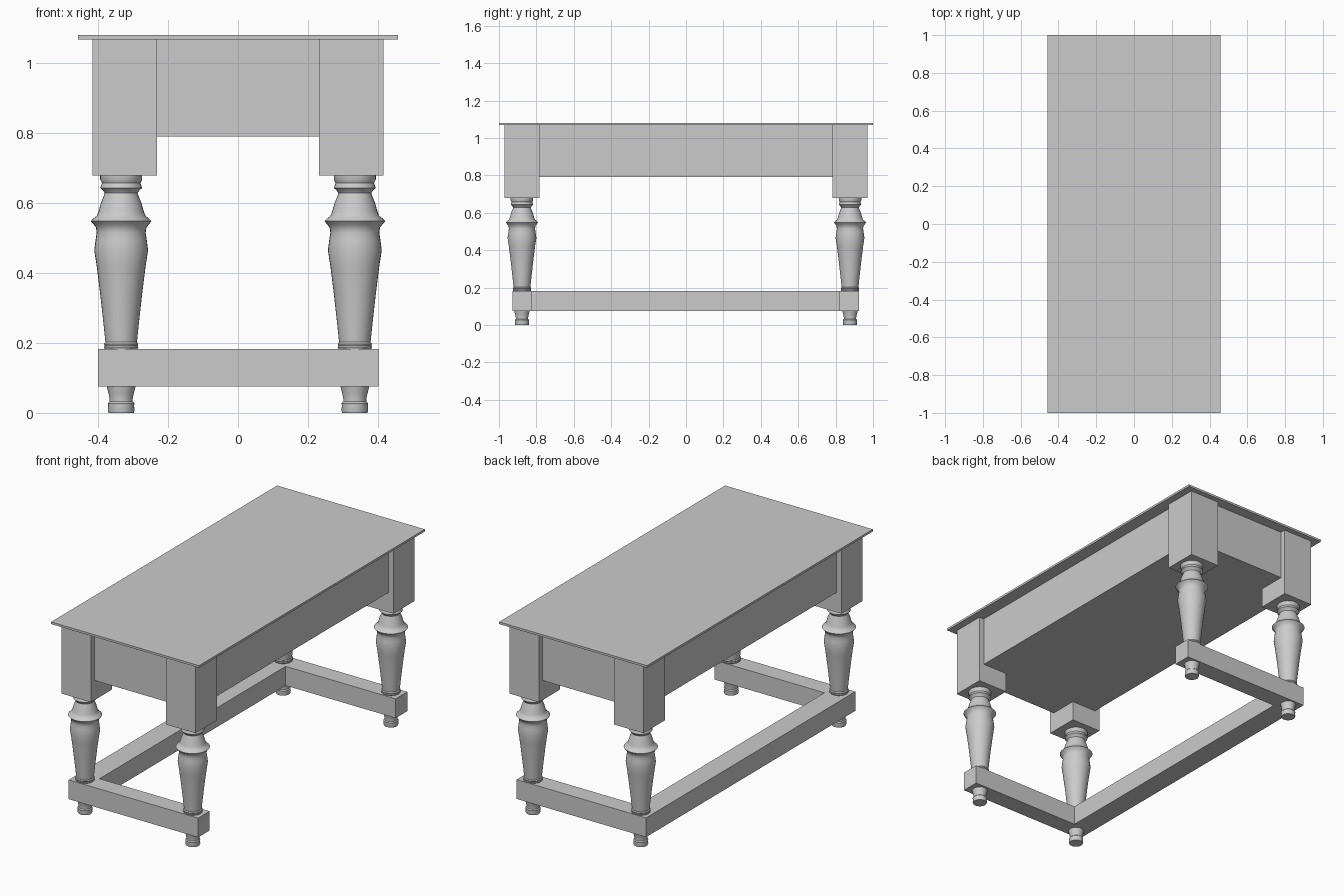
import bpy, bmesh
from math import cos, sin, pi, radians

if "Cube" in bpy.data.objects:
    bpy.data.objects.remove(bpy.data.objects["Cube"])

SIDES = 32
LEG_X, LEG_Y = 0.334, 0.877


def finish(name, bm):
    bmesh.ops.recalc_face_normals(bm, faces=bm.faces)
    mesh = bpy.data.meshes.new(name)
    bm.to_mesh(mesh)
    bm.free()
    obj = bpy.data.objects.new(name, mesh)
    bpy.context.collection.objects.link(obj)
    return obj


def prism(name, outline, z0, z1):
    bm = bmesh.new()
    base = bm.faces.new([bm.verts.new((x, y, z0)) for x, y in outline])
    new = bmesh.ops.extrude_face_region(bm, geom=[base], use_keep_orig=True)["geom"]
    verts = [g for g in new if isinstance(g, bmesh.types.BMVert)]
    bmesh.ops.translate(bm, verts=verts, vec=(0, 0, z1 - z0))
    return finish(name, bm)


def box(name, x0, x1, y0, y1, z0, z1):
    return prism(name, [(x0, y0), (x1, y0), (x1, y1), (x0, y1)], z0, z1)


def turned(name, profile, x, y):
    # Lathe a (radius, height) profile around a vertical axis
    bm = bmesh.new()
    rings = [[bm.verts.new((x + r * cos(2 * pi * i / SIDES), y + r * sin(2 * pi * i / SIDES), z))
              for i in range(SIDES)] for r, z in profile]
    for a, b in zip(rings, rings[1:]):
        for i in range(SIDES):
            j = (i + 1) % SIDES
            bm.faces.new((a[i], a[j], b[j], b[i]))
    bm.faces.new(rings[0])
    bm.faces.new(rings[-1])
    obj = finish(name, bm)
    bpy.ops.object.select_all(action='DESELECT')
    obj.select_set(True)
    bpy.context.view_layer.objects.active = obj
    bpy.ops.object.shade_smooth_by_angle(angle=radians(35))


# Table top and solid apron
box("table_top", -0.458, 0.458, -1, 1, 1.068, 1.08)
box("apron", -0.386, 0.386, -0.94, 0.94, 0.79, 1.068)

# U-shaped stretcher: two cross rails joined by one long rail on the left
prism("stretcher", [(-0.40, -0.927), (0.402, -0.927), (0.402, -0.826), (-0.28, -0.826),
                    (-0.28, 0.822), (0.402, 0.822), (0.402, 0.925), (-0.40, 0.925)],
      0.075, 0.183)

# Turned profiles, bottom to top
foot = [(0.036, 0), (0.038, 0.006), (0.037, 0.022), (0.038, 0.027), (0.033, 0.032),
        (0.033, 0.040), (0.036, 0.055), (0.041, 0.075)]
leg = [(0.047, 0.183), (0.049, 0.188), (0.047, 0.192), (0.049, 0.197), (0.045, 0.202),
       (0.050, 0.25), (0.060, 0.34), (0.070, 0.42), (0.077, 0.465), (0.073, 0.495),
       (0.070, 0.515), (0.072, 0.53), (0.080, 0.54), (0.087, 0.548), (0.079, 0.556),
       (0.070, 0.563), (0.065, 0.575), (0.058, 0.60), (0.049, 0.622), (0.047, 0.628),
       (0.052, 0.636), (0.060, 0.643), (0.057, 0.652), (0.055, 0.657), (0.060, 0.667),
       (0.060, 0.682)]

# Four corner legs: square block, turned shaft and foot
for sy, row in ((-1, "front"), (1, "back")):
    for sx, side in ((-1, "left"), (1, "right")):
        x, y = sorted((sx * 0.232, sx * 0.416)), sorted((sy * 0.782, sy * 0.97))
        box(f"{row}_{side}_leg_block", *x, *y, 0.679, 1.068)
        turned(f"{row}_{side}_leg", leg, sx * LEG_X, sy * LEG_Y)
        turned(f"{row}_{side}_foot", foot, sx * LEG_X, sy * LEG_Y)
